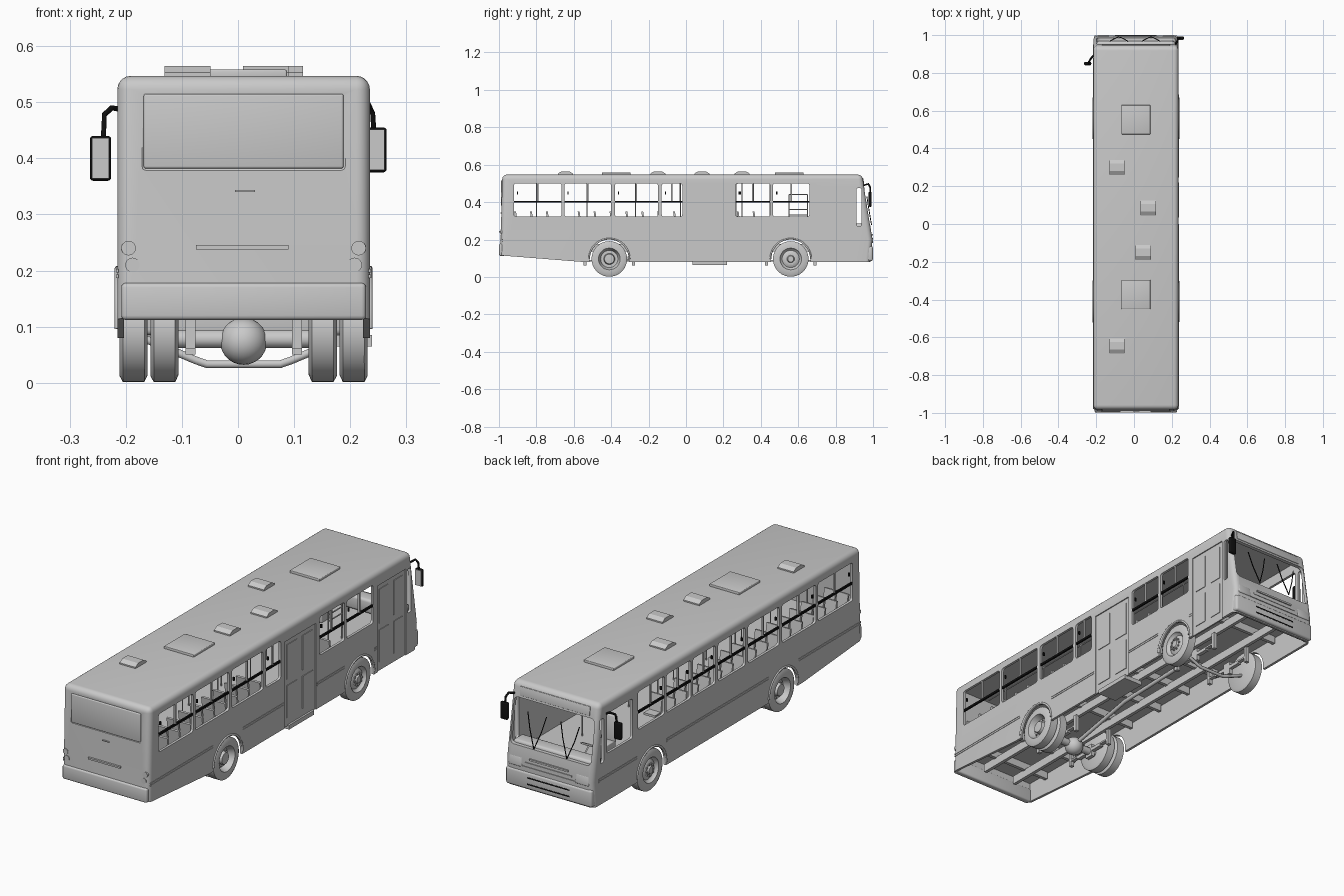
import bpy, bmesh, math
from mathutils import Matrix, Vector

cube = bpy.data.objects.get("Cube")
if cube:
    bpy.data.objects.remove(cube, do_unlink=True)

MID = 0.01      # bus centreline in x
HALF = 0.225    # half width of the body
REAR_AXLE, FRONT_AXLE = -0.41, 0.56
AXLE_Z = 0.096


def material(name, value):
    m = bpy.data.materials.new(name)
    m.use_nodes = True
    colour = (value, value, value, 1)
    m.diffuse_color = colour
    bsdf = next(n for n in m.node_tree.nodes if n.type == 'BSDF_PRINCIPLED')
    bsdf.inputs["Base Color"].default_value = colour
    return m


GREY = material("plain grey", 0.588)
BLACK = material("black trim", 0.005)


def finish(name, bm, mat, smooth=False):
    """Turn a bmesh, modelled about the centreline, into an object."""
    bmesh.ops.recalc_face_normals(bm, faces=bm.faces)
    bmesh.ops.translate(bm, verts=bm.verts, vec=(MID, 0, 0))
    mesh = bpy.data.meshes.new(name)
    bm.to_mesh(mesh)
    bm.free()
    mesh.materials.append(mat)
    obj = bpy.data.objects.new(name, mesh)
    bpy.context.collection.objects.link(obj)
    if smooth:
        smooth_shade(obj)
    return obj


def smooth_shade(obj):
    bpy.ops.object.select_all(action='DESELECT')
    obj.select_set(True)
    bpy.context.view_layer.objects.active = obj
    bpy.ops.object.shade_smooth_by_angle(angle=math.radians(35))


def boxes(name, specs, mat=GREY, bevel=0):
    """Boxes given as (x range, y range, z range, optional tilt about x)."""
    bm = bmesh.new()
    for xr, yr, zr, *tilt in specs:
        centre = Vector([sum(r) / 2 for r in (xr, yr, zr)])
        size = [abs(r[1] - r[0]) for r in (xr, yr, zr)]
        m = Matrix.Translation(centre) @ Matrix.Rotation(tilt[0] if tilt else 0, 4, 'X')
        bmesh.ops.create_cube(bm, size=1, matrix=m @ Matrix.Diagonal((*size, 1)))
    if bevel:
        bmesh.ops.bevel(bm, geom=bm.edges[:], offset=bevel, segments=3, profile=0.5, affect='EDGES')
    return finish(name, bm, mat, bevel > 0)


def around(c, d):
    return (c - d, c + d)


def side_prism(profile, half, round_off=0):
    """Extrude a (y, z) outline across the bus, rounding its upper edges."""
    bm = bmesh.new()
    face = bm.faces.new([bm.verts.new((-half, y, z)) for y, z in profile])
    ext = bmesh.ops.extrude_face_region(bm, geom=[face])
    bmesh.ops.translate(bm, vec=(2 * half, 0, 0), verts=[v for v in ext['geom'] if isinstance(v, bmesh.types.BMVert)])
    if round_off:
        edges = [e for e in bm.edges if max(v.co.z for v in e.verts) > 0.15
                 and not (abs(e.verts[0].co.x - e.verts[1].co.x) > 0.1 and e.verts[0].co.z < 0.3)]
        bmesh.ops.bevel(bm, geom=edges, offset=round_off, segments=5, profile=0.5, affect='EDGES')
    return bm


def lathe(name, profile, centre, flip=1, mat=GREY, steps=36):
    """Spin an (offset, radius) outline about an axis along x."""
    bm = bmesh.new()
    verts = [bm.verts.new((flip * a, 0, r)) for a, r in profile]
    edges = [bm.edges.new(p) for p in zip(verts, verts[1:])]
    bmesh.ops.spin(bm, geom=verts + edges, cent=(0, 0, 0), axis=(1, 0, 0), angle=math.tau, steps=steps)
    bmesh.ops.remove_doubles(bm, verts=bm.verts, dist=1e-5)
    bmesh.ops.translate(bm, verts=bm.verts, vec=centre)
    return finish(name, bm, mat, True)


def tube(name, paths, radius, mat=GREY):
    curve = bpy.data.curves.new(name, 'CURVE')
    curve.dimensions = '3D'
    curve.bevel_depth = radius
    curve.bevel_resolution = 1
    curve.use_fill_caps = True
    curve.materials.append(mat)
    for path in paths:
        spline = curve.splines.new('POLY')
        spline.points.add(len(path) - 1)
        for p, (x, y, z) in zip(spline.points, path):
            p.co = (x + MID, y, z, 1)
    obj = bpy.data.objects.new(name, curve)
    bpy.context.collection.objects.link(obj)


# Body shell
shell = side_prism([(-.993, .115), (-.55, .08), (.985, .08), (.997, .2), (.942, .547), (-.982, .547)], HALF, .024)
body = finish("body_shell", shell, GREY)
cutters = [finish("cabin_cutter", side_prism(
    [(-.978, -.1), (.968, -.1), (.98, .2), (.925, .534), (-.966, .534)], HALF - .012), GREY)]

# Openings: side windows, doors, windscreen and wheel arches
SILL, HEAD = .322, .5
RIGHT = [(-.92, -.665), (-.65, -.4), (-.38, -.15), (-.13, -.02), (.265, .45), (.465, .66)]
LEFT = [(-.92, -.665), (-.65, -.4), (-.38, -.15), (-.13, .07), (.09, .255), (.27, .45), (.465, .66)]
for s, bays in ((1, RIGHT), (-1, LEFT)):
    for bay in bays:
        cutters.append(boxes("window_cutter", [((s * .15, s * .3), bay, (SILL, HEAD))], bevel=.012))
    cutters.append(boxes("quarter_cutter", [((s * .15, s * .3), (.912, .938), (.27, .475))], bevel=.008))
cutters.append(boxes("driver_window_cutter", [((-.3, -.15), (.7, .89), (.3, .485))], bevel=.012))
DOORS = [(.008, .24), (.69, .9)]
for door in DOORS:
    cutters.append(boxes("door_cutter", [((HALF - .005, .3), door, (.05, .482))]))
cutters.append(boxes("windscreen_cutter", [((-.208, .208), (.9, 1.1), (.272, .478))], bevel=.02))
cutters.append(boxes("rear_window_cutter", [((-.185, .185), (-1.1, -.982), (.375, .522))], bevel=.012))
for y in (REAR_AXLE, FRONT_AXLE):
    cutters.append(lathe("arch_cutter", [(-.4, 0), (-.4, .106), (.4, .106), (.4, 0)], (0, y, AXLE_Z)))
for c in cutters:
    mod = body.modifiers.new(c.name, 'BOOLEAN')
    mod.operation, mod.solver, mod.object = 'DIFFERENCE', 'EXACT', c
bpy.context.view_layer.update()
cut_mesh = bpy.data.meshes.new_from_object(body.evaluated_get(bpy.context.evaluated_depsgraph_get()))
body.modifiers.clear()
body.data = cut_mesh
for c in cutters:
    bpy.data.objects.remove(c, do_unlink=True)
smooth_shade(body)

# Rear window pane, flush with its rounded surround
boxes("rear_window", [((-.178, .178), (-.99, -.98), (.382, .515))], bevel=.004)

# Black slider rails and window catches
rails = [(around(s * (HALF - .005), .004), bay, around(.402, .005))
         for s, bays in ((1, RIGHT), (-1, LEFT)) for bay in bays]
catches = [(xr, around(y0 + .02, .003), around(.45, .008)) for xr, (y0, y1), _ in rails]
boxes("window_rails", rails + catches, BLACK)
boxes("window_dividers", [(xr, around((y0 + y1) / 2, .004), (.407, HEAD)) for xr, (y0, y1), _ in rails])

# Door leaves with raised panes, and the entry step
leaves = []
for y0, y1 in DOORS:
    w = (y1 - y0) / 2
    for k in range(2):
        leaf = (y0 + k * w + .02, y0 + (k + 1) * w - .02)
        leaves += [((HALF - .006, HALF - .002), leaf, zr) for zr in ((.12, .27), (.3, .46))]
boxes("door_panes", leaves)
boxes("entry_step", [((.13, HALF + .004), (.035, .22), (.065, .085))])

# Side mouldings, broken at the arches and doors
strips = []
for s, spans in ((1, [(-.98, -.52), (-.3, 0), (.245, .45), (.67, .685)]), (-1, [(-.98, -.52), (-.3, .45), (.67, .95)])):
    strips += [(around(s * HALF, .002), span, around(z, .003)) for span in spans for z in (.19, .2)]
boxes("side_mouldings", strips)

# Wheel arch lips
arcs = []
for y in (REAR_AXLE, FRONT_AXLE):
    for s in (-1, 1):
        arcs.append([(s * HALF, y + .108 * math.cos(a), AXLE_Z + .108 * math.sin(a))
                     for a in (math.pi * i / 20 for i in range(21))])
tube("arch_lips", arcs, .005)

# Wheels: single in front, twin at the rear
TYRE = [(-.025, 0), (-.025, .082), (-.019, .095), (.019, .095), (.025, .084), (.025, .058)]
DISHED = TYRE + [(.015, .054), (-.005, .046), (-.005, .03), (.016, .026), (.018, 0)]
DOMED = TYRE + [(.016, .054), (.01, .046), (.018, .034), (.018, .02), (.026, .016), (.026, 0)]
for s, side in ((1, "left"), (-1, "right")):
    for kind, y, x, shape in (("front", FRONT_AXLE, .196, DOMED), ("rear_outer", REAR_AXLE, .196, DISHED),
                              ("rear_inner", REAR_AXLE, .141, DISHED)):
        lathe(f"{kind}_wheel_{side}", shape, (s * x, y, AXLE_Z), s)
    for y, r, out in ((FRONT_AXLE, .027, .215), (REAR_AXLE, .038, .192)):
        boxes("wheel_nuts", [(around(s * out, .005), around(y + r * math.cos(a), .003), around(AXLE_Z + r * math.sin(a), .003))
                             for a in (math.tau * i / 10 for i in range(10))])

# Floor and chassis frame
boxes("floor", [((-.214, .214), (-.978, .965), (.205, .213))])
frame = [(around(s * .085, .008), (-.93, .93), (.135, .175)) for s in (-1, 1)]
frame += [((-.205, .205), around(y, .008), (.17, .205)) for y in (-.85, -.65, -.25, -.05, .15, .35, .75, .9)]
boxes("chassis_frame", frame)

# Axles, differential, propeller shaft and leaf springs
lathe("differential", [(.042 * math.sin(a), .042 * math.cos(a)) for a in (math.pi * (i / 14 - .5) for i in range(15))],
      (0, REAR_AXLE, .074), steps=28)
tube("rear_axle", [[(-.15, REAR_AXLE, .078), (.15, REAR_AXLE, .078)]], .018)
tube("front_axle", [[(-.18, FRONT_AXLE, .08), (-.085, FRONT_AXLE, .04), (-.065, FRONT_AXLE, .033),
                     (.065, FRONT_AXLE, .033), (.085, FRONT_AXLE, .04), (.18, FRONT_AXLE, .08)]], .008)
tube("propeller_shaft", [[(0, REAR_AXLE, .08), (0, -.05, .15), (0, .3, .16)]], .01)
springs = []
for y in (REAR_AXLE, FRONT_AXLE):
    for s in (-1, 1):
        x = around(s * .095, .009)
        springs += [(x, around(y, .13), (.082, .09)), (x, around(y, .08), (.074, .082)),
                    (x, around(y, .02), (.05, .11))]
        springs += [(x, around(y + e * .13, .008), (.06, .14)) for e in (-1, 1)]
boxes("leaf_springs", springs)

# Roof hatches and vents
boxes("roof_hatches", [(around(0, .077), around(y, .077), (.54, .558)) for y in (.552, -.373)], bevel=.003)
for x, y in ((-.1, .3), (.065, .085), (.04, -.15), (-.1, -.645)):
    bm = side_prism([(y - .04, .54), (y + .04, .54), (y + .04, .553), (y + .02, .565), (y - .02, .565), (y - .04, .553)], .041)
    bmesh.ops.translate(bm, verts=bm.verts, vec=(x, 0, 0))
    finish("roof_vent", bm, GREY)

# Rear bumper, handle, plate holder and lamps
boxes("rear_bumper", [((-.218, .218), (-.999, -.97), (.112, .178))], bevel=.008)
boxes("rear_handle", [((-.085, .08), (-.999, -.985), (.238, .246)), ((-.015, .02), (-.993, -.985), (.34, .344))])
for s in (-1, 1):
    for x, z in ((.205, .24), (.198, .21)):
        bm = bmesh.new()
        bmesh.ops.create_cone(bm, cap_ends=True, segments=20, radius1=.013, radius2=.013, depth=.02,
                              matrix=Matrix.Translation((s * x, -.983, z)) @ Matrix.Rotation(math.pi / 2, 4, 'X'))
        finish("rear_lamp", bm, GREY, True)

# Front: destination panel, bumper, grille and headlamps
LEAN = math.radians(9)
boxes("destination_panel", [((-.18, .18), (.943, .951), (.487, .528), LEAN)], bevel=.002)
boxes("front_bumper", [((-.222, .222), (.96, .999), (.085, .165))], bevel=.01)
boxes("grille_slats", [(around(0, w), (.985, .999), around(z, .004)) for w, z in ((.14, .185), (.12, .205), (.1, .225))])
boxes("bumper_slots", [(around(0, .11), (.995, 1), around(z, .003)) for z in (.11, .14)], BLACK)
boxes("headlamps", [(around(s * .172, .035), (.975, .997), (.18, .225), LEAN) for s in (-1, 1)], bevel=.006)

# Wipers
blades = []
for x in (-.09, .08):
    foot = (x, .992, .278)
    blades += [[foot, (x + d, .978, .36), (x + d * 1.6, .967, .43)] for d in (-.03, .03)]
tube("wipers", blades, .0025, BLACK)

# Mirrors on curved arms
tube("mirror_arms", [[(-.217, .9, .487), (-.235, .88, .49), (-.248, .86, .478), (-.25, .85, .435)],
                     [(.21, .95, .49), (.222, .975, .497), (.23, .985, .48), (.232, .985, .45)]], .005, BLACK)
for x, y, z in ((-.255, .85, .4), (.236, .985, .415)):
    boxes("mirror_housing", [(around(x, .019), around(y, .008), around(z, .04))], BLACK, .006)
    boxes("mirror_glass", [(around(x, .015), (y - .011, y - .006), around(z, .036))])

# Passenger seats, in pairs beside the aisle
seats = []
for s in (-1, 1):
    for i in range(17):
        y = -.9 + i * .085
        if (s == 1 and -.08 < y < .28) or y > .45:
            continue
        for x in (.18, .115):
            xr = around(s * x, .029)
            seats += [(xr, around(y + .02, .025), (.265, .275)), (xr, around(y - .008, .005), (.27, .35), .15)]
        seats.append((around(s * .147, .01), around(y + .015, .01), (.213, .265)))
boxes("passenger_seats", seats)

# Cab: dashboard, driver seat, steering wheel and turnstile
boxes("dashboard", [((-.208, .205), (.9, .968), (.22, .285))], bevel=.012)
boxes("driver_seat", [(around(-.12, .035), around(.76, .035), (.213, .28)), (around(-.12, .035), (.715, .73), (.27, .39), .1)], bevel=.004)
tube("steering_wheel", [[(-.12 + .035 * math.cos(a), .87 + .03 * math.sin(a), .305 + .015 * math.sin(a))
                         for a in (math.tau * i / 20 for i in range(21))], [(-.12, .92, .26), (-.12, .87, .305)]], .004)
tube("turnstile", [[(.07, y, .213), (.07, y, .44)] for y in (.55, .65)] +
     [[(.07, .55, z), (.07, .65, z)] for z in (.33, .36, .4, .44)], .003)

# Grab poles and ceiling rails
poles = [[(s * .075, y, .213), (s * .075, y, .535)] for s in (-1, 1) for y in (-.8, -.53, -.27, -.03, .3, .45)]
poles += [[(s * .075, -.92, .51), (s * .075, .6, .51)] for s in (-1, 1)]
tube("grab_poles", poles, .003)
